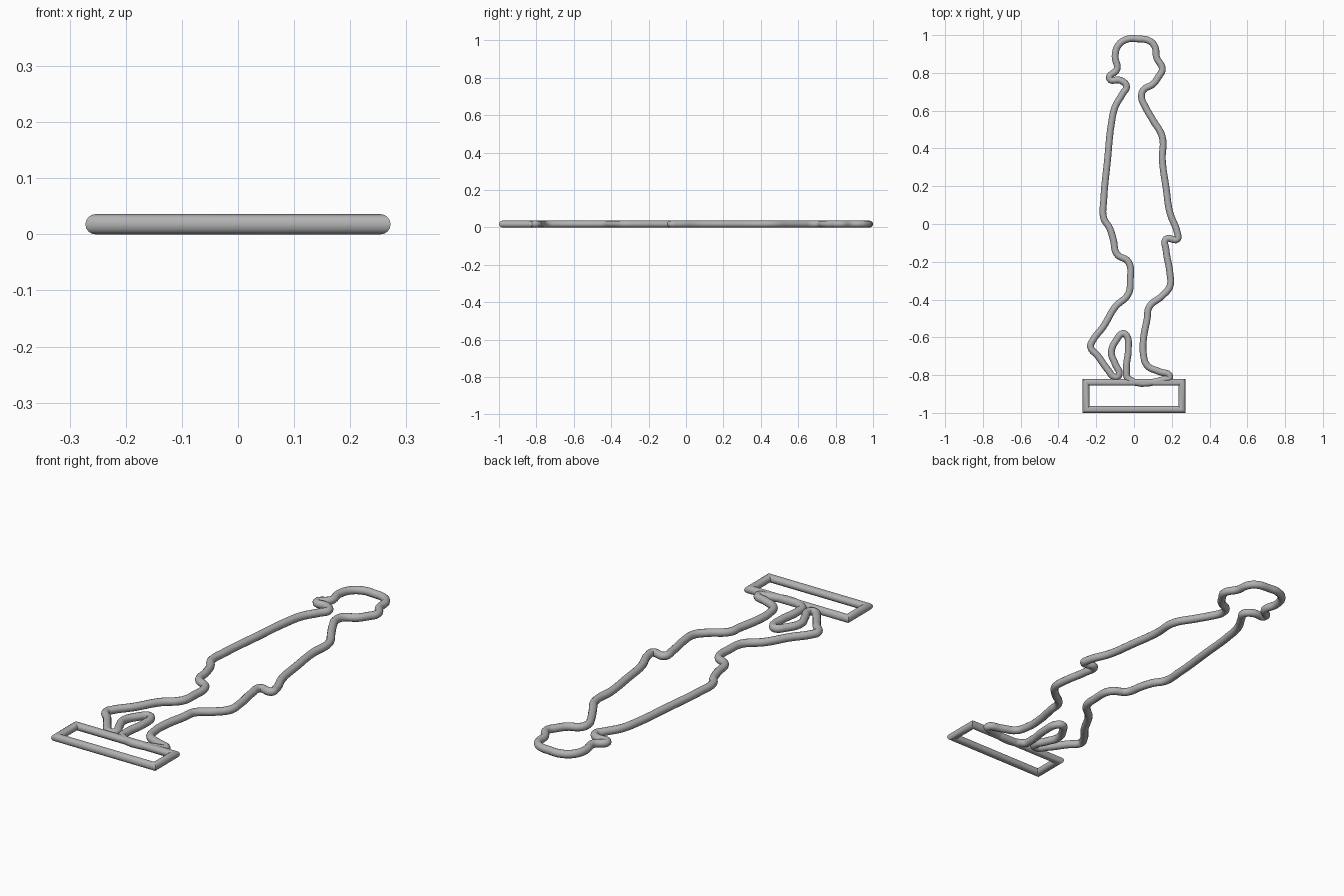
import bpy
import bmesh
import math

RADIUS = 0.018
SIDES = 16

if "Cube" in bpy.data.objects:
    bpy.data.objects.remove(bpy.data.objects["Cube"], do_unlink=True)

# Single plain grey material
grey = bpy.data.materials.new("plain grey")
grey.use_nodes = True
colour = (0.45, 0.45, 0.45, 1)
grey.diffuse_color = colour
grey.node_tree.nodes["Principled BSDF"].inputs["Base Color"].default_value = colour


def select_only(obj):
    bpy.ops.object.select_all(action="DESELECT")
    obj.select_set(True)
    bpy.context.view_layer.objects.active = obj


def wire_outline(name, points):
    """Closed smooth round wire through points given in hundredths."""
    curve = bpy.data.curves.new(name, "CURVE")
    curve.dimensions = "3D"
    curve.bevel_depth = RADIUS
    curve.bevel_resolution = SIDES // 4
    curve.resolution_u = 6
    spline = curve.splines.new("BEZIER")
    spline.bezier_points.add(len(points) - 1)
    spline.use_cyclic_u = True
    for knot, (x, y) in zip(spline.bezier_points, points):
        knot.co = (x / 100, y / 100, RADIUS)
        knot.handle_left_type = knot.handle_right_type = "AUTO"
    obj = bpy.data.objects.new(name, curve)
    bpy.context.collection.objects.link(obj)
    curve.materials.append(grey)
    select_only(obj)
    bpy.ops.object.convert(target="MESH")
    bpy.ops.object.shade_smooth()


def mitred_frame(name, half_width, low, high):
    """Rectangular frame of round bar with mitred corners."""
    middle, half_depth = (low + high) / 2, (high - low) / 2
    bm = bmesh.new()
    rings = []
    for sx, sy in ((-1, -1), (1, -1), (1, 1), (-1, 1)):
        ring = []
        for i in range(SIDES):
            angle = math.tau * i / SIDES
            out = RADIUS * math.cos(angle)
            ring.append(bm.verts.new((sx * (half_width + out),
                                      middle + sy * (half_depth + out),
                                      RADIUS + RADIUS * math.sin(angle))))
        rings.append(ring)
    for k, ring in enumerate(rings):
        after = rings[(k + 1) % len(rings)]
        for i in range(SIDES):
            j = (i + 1) % SIDES
            bm.faces.new((ring[i], after[i], after[j], ring[j]))
    bmesh.ops.recalc_face_normals(bm, faces=bm.faces)
    mesh = bpy.data.meshes.new(name)
    bm.to_mesh(mesh)
    bm.free()
    mesh.materials.append(grey)
    obj = bpy.data.objects.new(name, mesh)
    bpy.context.collection.objects.link(obj)
    select_only(obj)
    bpy.ops.object.shade_smooth_by_angle(angle=math.radians(40))


# Contour sections, running clockwise from the crown
head_back = [(2, 98), (8, 97), (11, 94), (12, 88), (15, 82), (13, 78),
             (10, 74), (5, 71), (4, 67)]
torso_back = [(6, 62), (10, 55), (15, 46), (15, 34), (17, 19), (19, 6),
              (23, -5), (23, -8), (17, -8)]
standing_leg = [(17, -14), (19, -26), (19, -33), (15, -38), (8, -44),
                (7, -50), (5, -61), (5, -69), (7, -75), (13, -78),
                (19, -81), (17, -82), (-3, -82)]
gap_between_legs = [(-4, -77), (-3, -66), (-4, -59), (-6, -58), (-9, -61),
                    (-12, -68), (-10, -74), (-8, -80)]
stepping_leg = [(-10, -81), (-14, -77), (-19, -70), (-23, -65), (-22, -62),
                (-16, -54), (-10, -44), (-3, -37), (-2, -30), (-3, -20)]
torso_front = [(-9, -16), (-11, -8), (-13, -2), (-16, 3), (-16, 13),
               (-14, 34), (-12, 53), (-10, 62), (-6, 69)]
face = [(-4, 73), (-7, 76), (-13, 77), (-9, 82), (-10, 89), (-8, 95), (-3, 98)]

wire_outline("figure_outline", head_back + torso_back + standing_leg
             + gap_between_legs + stepping_leg + torso_front + face)
mitred_frame("base_frame", 0.254, -0.982, -0.838)
